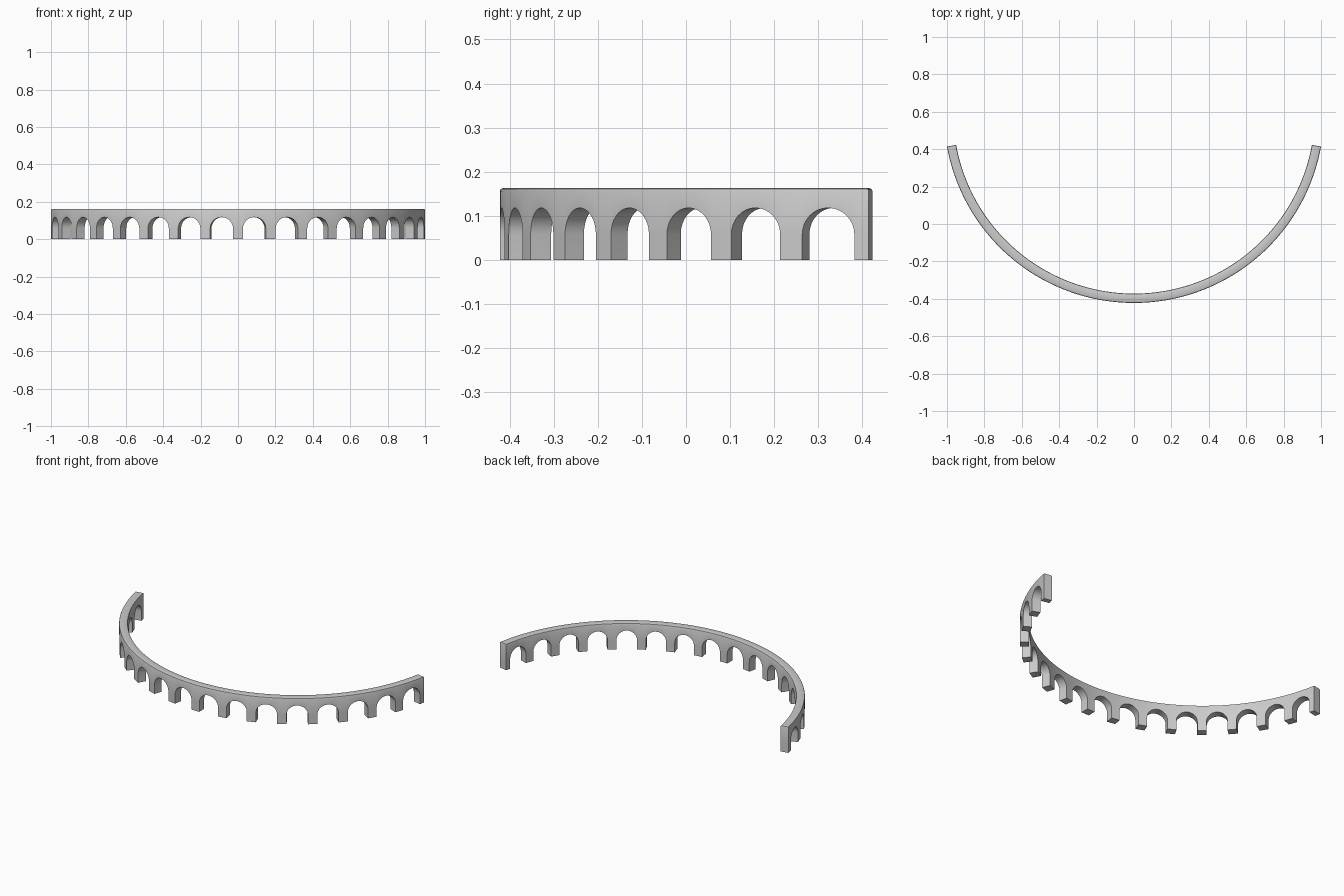
import bpy, bmesh, math

if "Cube" in bpy.data.objects:
    bpy.data.objects.remove(bpy.data.objects["Cube"])

R, T, H = 1.016, 0.05, 0.163            # outer radius, wall thickness, height
CY = 0.594                              # centre of the curved plan
END = math.radians(79.8)                # half of the swept angle
PITCH = math.radians(9.93)              # one bay
HALF = math.radians(3.46)               # half an opening
SPRING, CROWN = 0.058, 0.118            # arch start and top
BAYS, SEG = 16, 16

bm = bmesh.new()


def panel(a0, a1, low0, low1, high):
    """One upright face in the unrolled wall (x = arc length, y = depth)."""
    pts = [(a0, low0), (a1, low1), (a1, high), (a0, high)]
    bm.faces.new([bm.verts.new((a * R, 0, z)) for a, z in pts])


def pier(a0, a1):
    n = 3
    for i in range(n):
        s, e = a0 + (a1 - a0) * i / n, a0 + (a1 - a0) * (i + 1) / n
        panel(s, e, 0, 0, SPRING)
        panel(s, e, SPRING, SPRING, H)


# unrolled arcade: piers and arched spandrels
left = -END
for k in range(BAYS):
    c = (k - (BAYS - 1) / 2) * PITCH
    pier(left, c - HALF)
    arch = []
    for i in range(SEG + 1):
        t = math.pi * i / SEG
        arch.append((c - HALF * math.cos(t), SPRING + (CROWN - SPRING) * math.sin(t)))
    for (a0, z0), (a1, z1) in zip(arch, arch[1:]):
        panel(a0, a1, z0, z1, H)
    left = c + HALF
pier(left, END)
bmesh.ops.remove_doubles(bm, verts=bm.verts[:], dist=1e-5)

# thickness
ext = bmesh.ops.extrude_face_region(bm, geom=bm.faces[:], use_keep_orig=True)
for v in ext["geom"]:
    if isinstance(v, bmesh.types.BMVert):
        v.co.y = T
bmesh.ops.recalc_face_normals(bm, faces=bm.faces[:])

# bevelled rim around the top
rim = [e for e in bm.edges if all(v.co.z > H - 1e-5 for v in e.verts)
       and e.calc_face_angle(0) > 1]
bmesh.ops.bevel(bm, geom=rim, offset=0.007, segments=2, profile=0.5, affect='EDGES')

# roll the wall into its curved plan
for v in bm.verts:
    a, r = v.co.x / R, R - v.co.y
    v.co.x, v.co.y = r * math.sin(a), CY - r * math.cos(a)
bmesh.ops.recalc_face_normals(bm, faces=bm.faces[:])

mesh = bpy.data.meshes.new("curved_arcade")
bm.to_mesh(mesh)
bm.free()
obj = bpy.data.objects.new("curved_arcade", mesh)
bpy.context.collection.objects.link(obj)
bpy.context.view_layer.objects.active = obj
obj.select_set(True)
bpy.ops.object.shade_smooth_by_angle(angle=math.radians(30))
